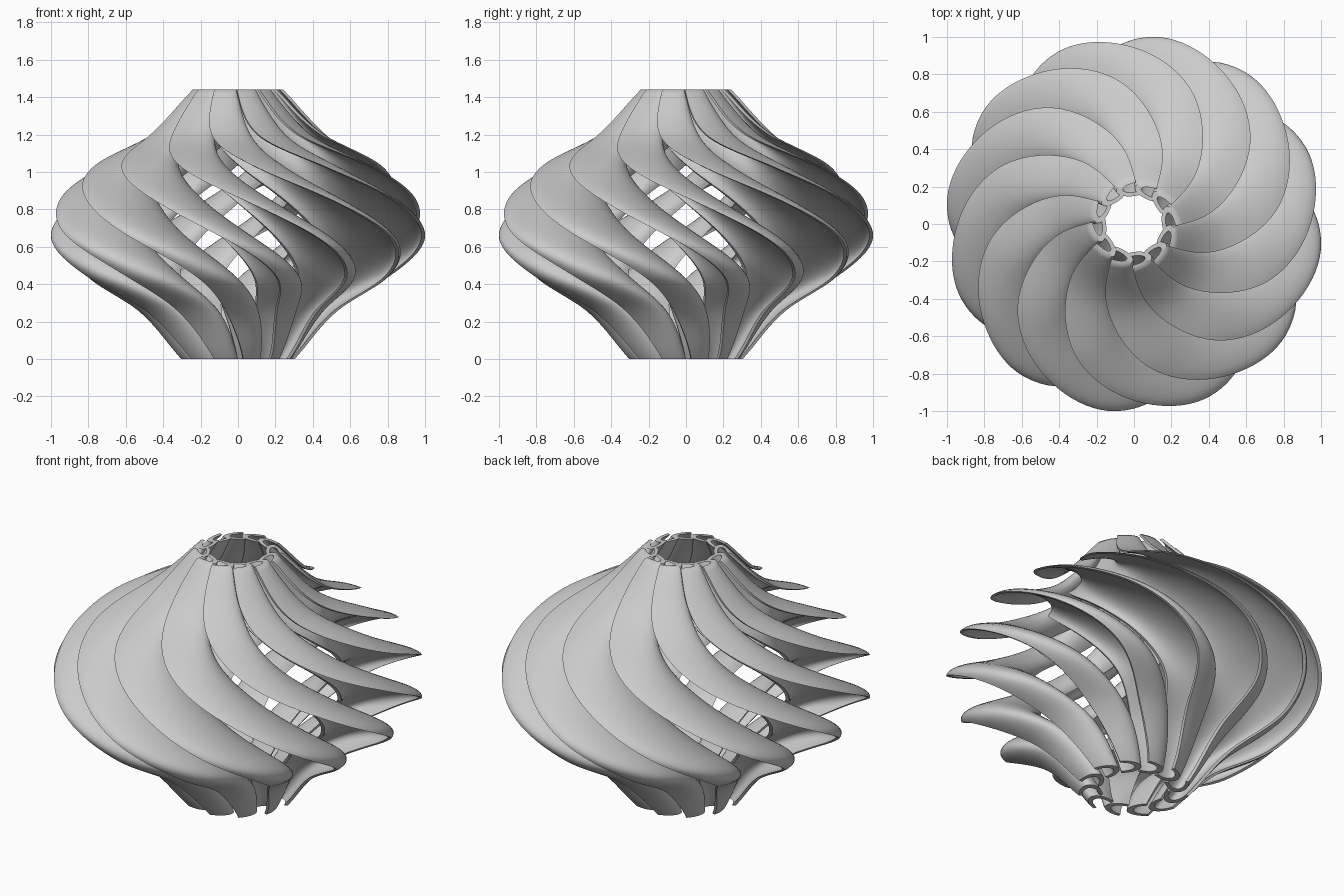
import bpy, bmesh, math

cube = bpy.data.objects.get("Cube")
if cube:
    bpy.data.objects.remove(cube, do_unlink=True)

BLADES, STEPS, SIDES = 12, 72, 20
RIM, SHELL = 0.02, 0.035

# height, outer radius, radial half width, tangential half depth, angle
KEYS = [
    (0.00, 0.30, 0.065, 0.056, 226),
    (0.25, 0.52, 0.11, 0.09, 213),
    (0.45, 0.84, 0.18, 0.092, 200),
    (0.65, 1.00, 0.23, 0.085, 180),
    (0.85, 0.95, 0.22, 0.085, 157),
    (1.03, 0.77, 0.17, 0.10, 134),
    (1.20, 0.47, 0.095, 0.10, 115),
    (1.44, 0.235, 0.045, 0.056, 102),
]


def slope(i):
    """Tangent of every key column at key i."""
    lo, hi = KEYS[max(i - 1, 0)], KEYS[min(i + 1, len(KEYS) - 1)]
    return [(h - l) / (hi[0] - lo[0]) for l, h in zip(lo, hi)]


def section(z):
    """Smoothly interpolated section values at height z."""
    i = max(k for k in range(len(KEYS) - 1) if KEYS[k][0] <= z)
    p, q = KEYS[i], KEYS[i + 1]
    d = q[0] - p[0]
    t = (z - p[0]) / d
    h = t * t * (3 - 2 * t)
    return [u + (v - u) * h + d * t * (1 - t) * (m * (1 - t) - n * t)
            for u, v, m, n in zip(p, q, slope(i), slope(i + 1))][1:]


def spoon_outline(a, b):
    """Half-ellipse shell: convex face out, hollow face back."""
    arc = [math.pi * k / SIDES for k in range(SIDES + 1)]
    convex = [(a * math.cos(t), 2 * b * math.sin(t) - b) for t in arc]
    hollow = [((a - RIM) * math.cos(t), (2 * b - SHELL) * math.sin(t) - b)
              for t in reversed(arc)]
    return convex + hollow


def blade_mesh():
    bm = bmesh.new()
    rings = []
    for s in range(STEPS + 1):
        z = KEYS[-1][0] * s / STEPS
        outer, a, b, angle = section(z)
        c, n = math.cos(math.radians(angle)), math.sin(math.radians(angle))
        ring = []
        for x, w in spoon_outline(a, b):
            r = outer - a + x
            ring.append(bm.verts.new((r * c - w * n, r * n + w * c, z)))
        rings.append(ring)
    count = len(rings[0])
    for low, high in zip(rings, rings[1:]):
        for k in range(count):
            j = (k + 1) % count
            bm.faces.new((low[k], low[j], high[j], high[k]))
    # Bottom and top end strips between the two faces of the shell
    for ring in (rings[0], rings[-1]):
        for k in range(SIDES):
            bm.faces.new((ring[k], ring[k + 1], ring[count - 2 - k], ring[count - 1 - k]))
    bmesh.ops.recalc_face_normals(bm, faces=bm.faces)
    mesh = bpy.data.meshes.new("spiral_blade")
    bm.to_mesh(mesh)
    bm.free()
    return mesh


grey = bpy.data.materials.new("light_grey")
grey.use_nodes = True
color = (0.6, 0.6, 0.6, 1)
grey.diffuse_color = color
grey.node_tree.nodes["Principled BSDF"].inputs["Base Color"].default_value = color

# Ring of identical twisted blades
mesh = blade_mesh()
mesh.materials.append(grey)
for i in range(BLADES):
    blade = bpy.data.objects.new(f"spiral_blade_{i + 1}", mesh)
    blade.rotation_euler.z = math.tau * i / BLADES
    bpy.context.collection.objects.link(blade)
    if i == 0:
        bpy.context.view_layer.objects.active = blade
        blade.select_set(True)
        bpy.ops.object.shade_smooth_by_angle(angle=math.radians(50))
        blade.select_set(False)
